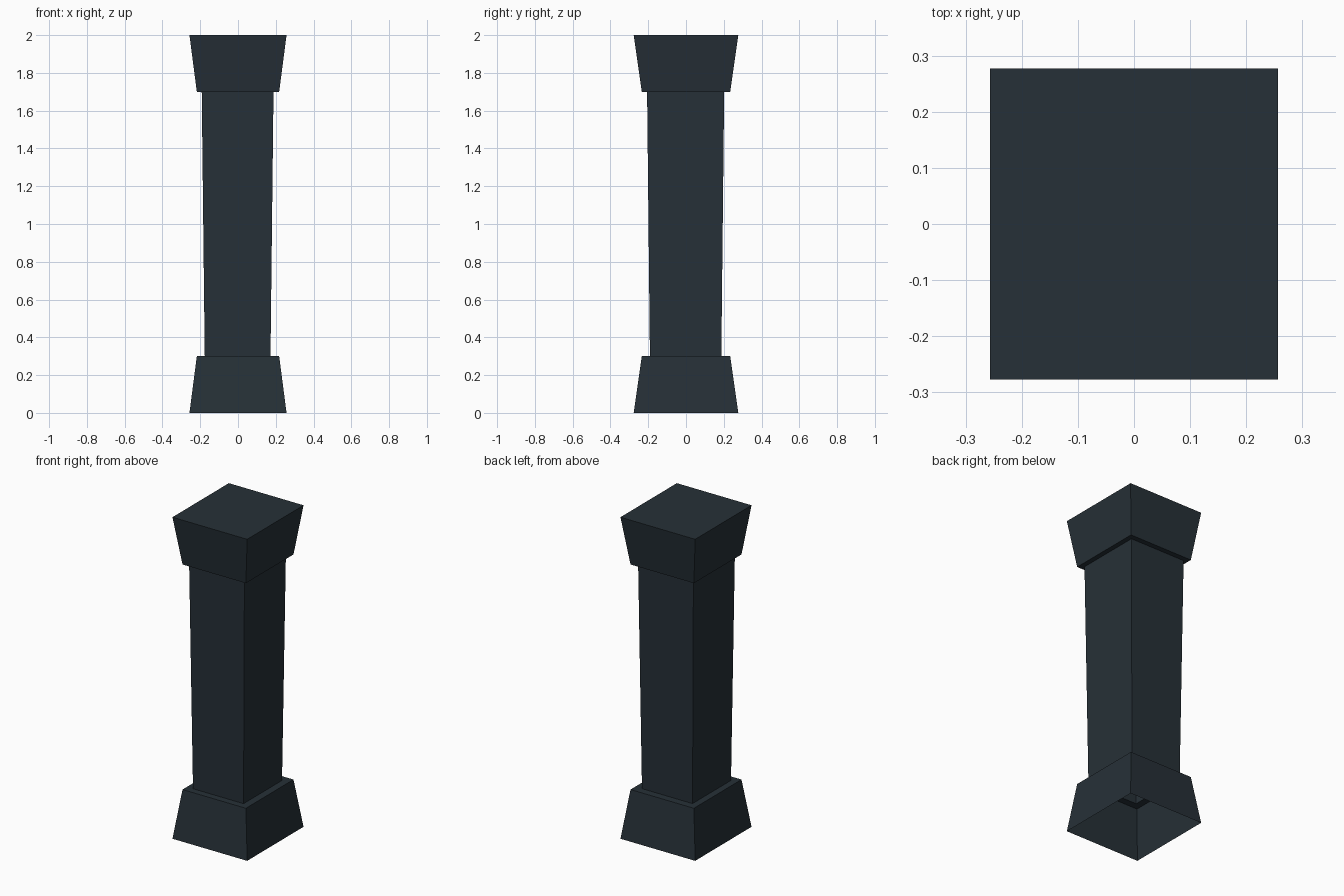
import bpy, bmesh

if "Cube" in bpy.data.objects:
    bpy.data.objects.remove(bpy.data.objects["Cube"])

slate = bpy.data.materials.new("dark slate")
slate.diffuse_color = (0.0194, 0.0296, 0.0382, 1)
slate.use_nodes = True
slate.node_tree.nodes["Principled BSDF"].inputs["Base Color"].default_value = slate.diffuse_color


def pillar_part(name, rings, closed_top=False):
    """Loft rectangular rings (half x, half y, z, centre offset) into a flat-faced skin."""
    bm = bmesh.new()
    loops = []
    for hx, hy, z, off in rings:
        loops.append([bm.verts.new((sx * hx + off, sy * hy + off, z))
                      for sx, sy in ((-1, -1), (1, -1), (1, 1), (-1, 1))])
    for a, b in zip(loops, loops[1:]):
        for i in range(4):
            j = (i + 1) % 4
            bm.faces.new((a[i], a[j], b[j], b[i]))
    if closed_top:
        bm.faces.new(loops[-1])
    mesh = bpy.data.meshes.new(name)
    bm.to_mesh(mesh)
    bm.free()
    mesh.materials.append(slate)
    obj = bpy.data.objects.new(name, mesh)
    bpy.context.collection.objects.link(obj)
    return obj


SHAFT_LOW = (0.174, 0.189, 0.3, -0.002)
SHAFT_HIGH = (0.19, 0.204, 1.7, -0.002)

# Flared foot, hollow underneath, with a narrow ledge around the shaft
pillar_part("base", [(0.257, 0.277, 0, 0), (0.218, 0.234, 0.3, 0), SHAFT_LOW])

# Shaft widening slightly towards the top
pillar_part("shaft", [SHAFT_LOW, SHAFT_HIGH])

# Flared head with underside ledge and closed top
pillar_part("capital", [SHAFT_HIGH, (0.218, 0.234, 1.7, 0), (0.257, 0.277, 2, 0)],
            closed_top=True)
